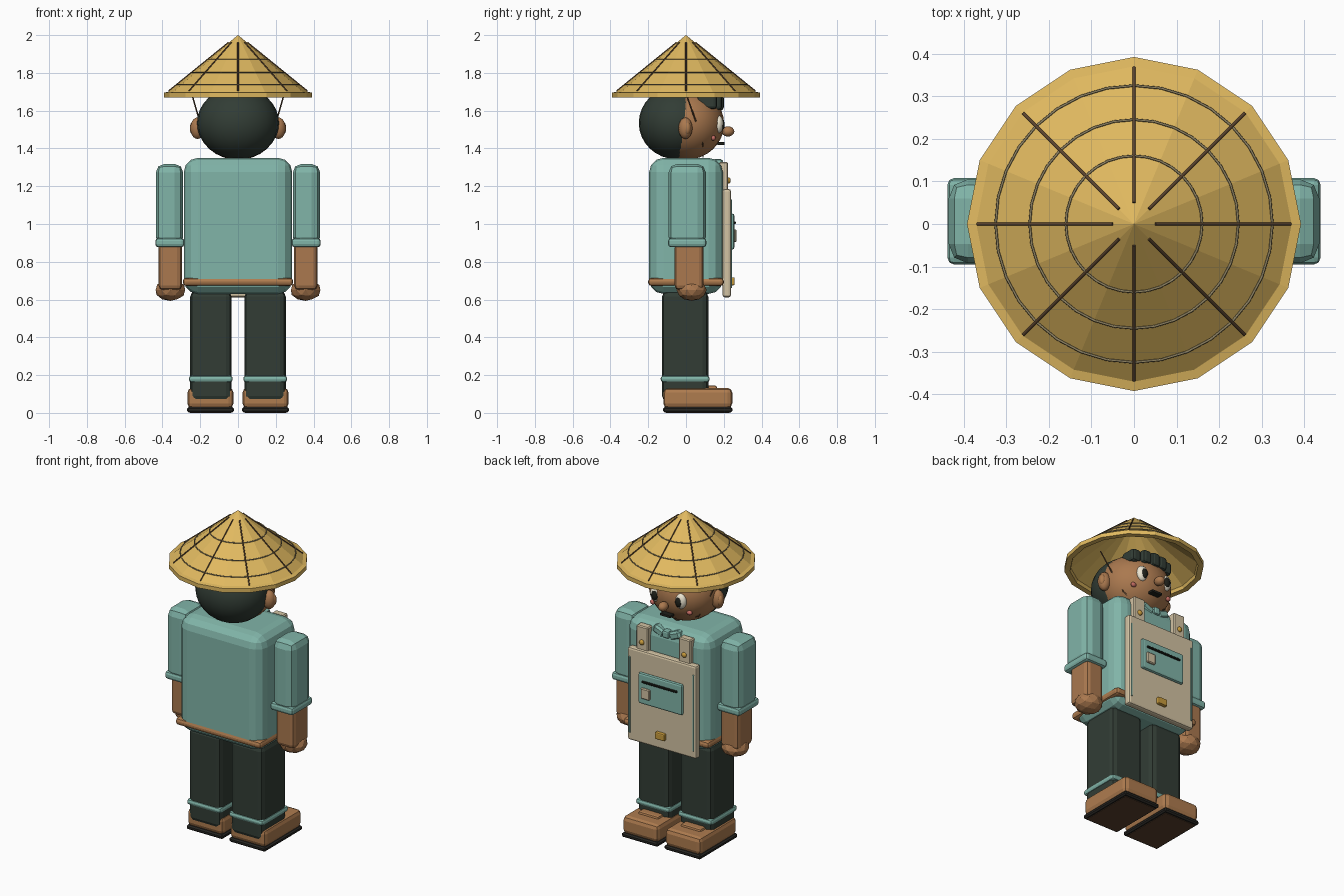
import bpy, bmesh, math
from mathutils import Matrix, Vector

if "Cube" in bpy.data.objects:
    bpy.data.objects.remove(bpy.data.objects["Cube"])


def material(name, hexcol):
    lin = [(int(hexcol[i:i + 2], 16) / 255) ** 2.2 for i in (0, 2, 4)]
    m = bpy.data.materials.new(name)
    m.diffuse_color = (*lin, 1)
    m.use_nodes = True
    m.node_tree.nodes["Principled BSDF"].inputs["Base Color"].default_value = m.diffuse_color
    return m


TEAL = material("teal_cloth", "80B3A7")
DARK = material("dark_cloth", "353F38")
SKIN = material("skin", "A97850")
LEATHER = material("leather", "AD7B50")
SOLE = material("sole", "2C2B28")
TREAD = material("tread", "5A4331")
STRAW = material("straw", "E0B860")
RIB = material("rib", "5C4632")
RING = material("ring", "8F8364")
CREAM = material("cream", "D2C2A2")
GOLD = material("gold", "C79A3F")
WHITE = material("eye_white", "EDE6D2")
BLACK = material("ink", "23241F")
PINK = material("blush", "C26B62")


def finish(name, bm, mat, smooth=None):
    bmesh.ops.recalc_face_normals(bm, faces=bm.faces)
    me = bpy.data.meshes.new(name)
    bm.to_mesh(me)
    bm.free()
    me.materials.append(mat)
    ob = bpy.data.objects.new(name, me)
    bpy.context.collection.objects.link(ob)
    if smooth:
        bpy.ops.object.select_all(action='DESELECT')
        ob.select_set(True)
        bpy.context.view_layer.objects.active = ob
        bpy.ops.object.shade_smooth_by_angle(angle=math.radians(smooth))
    return ob


def box(name, x, y, z, mat, bevel=0.01, seg=2, rot=0):
    """Bevelled box from (min, max) ranges; rot turns it about y."""
    bm = bmesh.new()
    size = [abs(r[1] - r[0]) for r in (x, y, z)]
    mid = Vector([(r[0] + r[1]) / 2 for r in (x, y, z)])
    bmesh.ops.create_cube(bm, size=1, matrix=Matrix.Diagonal((*size, 1)))
    if bevel:
        bmesh.ops.bevel(bm, geom=bm.edges[:], offset=bevel, segments=seg, profile=0.5, affect='EDGES')
    bm.transform(Matrix.Translation(mid) @ Matrix.Rotation(rot, 4, 'Y'))
    return finish(name, bm, mat)


def ball(name, c, r, mat, seg=24, rings=16, smooth=60):
    bm = bmesh.new()
    bmesh.ops.create_uvsphere(bm, u_segments=seg, v_segments=rings, radius=1,
                              matrix=Matrix.Translation(c) @ Matrix.Diagonal((*r, 1)))
    return finish(name, bm, mat, smooth)


def tube(name, pts, r, mat, cyclic=False):
    cu = bpy.data.curves.new(name, 'CURVE')
    cu.dimensions = '3D'
    cu.bevel_depth, cu.bevel_resolution, cu.use_fill_caps = r, 1, True
    sp = cu.splines.new('POLY')
    sp.points.add(len(pts) - 1)
    for p, co in zip(sp.points, pts):
        p.co = (*co, 1)
    sp.use_cyclic_u = cyclic
    cu.materials.append(mat)
    ob = bpy.data.objects.new(name, cu)
    bpy.context.collection.objects.link(ob)
    bpy.ops.object.select_all(action='DESELECT')
    ob.select_set(True)
    bpy.context.view_layer.objects.active = ob
    bpy.ops.object.convert(target='MESH')


def lathe(name, profile, sides, mat):
    bm = bmesh.new()
    vs = [bm.verts.new((r, 0, z)) for r, z in profile]
    es = [bm.edges.new(p) for p in zip(vs, vs[1:])]
    bmesh.ops.spin(bm, geom=vs + es, axis=(0, 0, 1), cent=(0, 0, 0),
                   angle=2 * math.pi, steps=sides, use_duplicate=False)
    bmesh.ops.remove_doubles(bm, verts=bm.verts[:], dist=1e-4)
    return finish(name, bm, mat)


# hat: hollow cone with a thick rim, woven rings and ribs
lathe("hat", [(0, 2.0), (0.37, 1.70), (0.392, 1.695), (0.392, 1.67), (0.36, 1.67), (0.355, 1.69), (0, 1.975)], 16, STRAW)


def cone_z(r):
    return 2.002 - 0.811 * r


for r in (0.16, 0.245, 0.325):
    tube("hat_ring", [(r * math.cos(a * math.pi / 16), r * math.sin(a * math.pi / 16), cone_z(r))
                      for a in range(32)], 0.003, RING, True)
for k in range(8):
    c, s = math.cos(k * math.pi / 4), math.sin(k * math.pi / 4)
    tube("hat_rib", [(c * r, s * r, cone_z(r)) for r in (0.05, 0.367)], 0.004, RIB)

# head, hair, fringe
ball("head", (0, 0, 1.53), (0.213, 0.202, 0.19), SKIN)
ball("hair", (0, -0.05, 1.535), (0.217, 0.2, 0.192), DARK)
for i in range(-2, 3):
    y = 0.155 - 0.009 * i * i
    box("fringe_lock", (i * 0.056 - 0.031, i * 0.056 + 0.031), (y - 0.06, y + 0.045),
        (1.60 + 0.004 * abs(i), 1.685), DARK, 0.018)

# face
ball("nose", (0, 0.222, 1.49), (0.028, 0.034, 0.027), SKIN, 12, 8)
box("mouth", (-0.036, 0.036), (0.165, 0.205), (1.418, 1.434), BLACK, 0.005)
for s in (-1, 1):
    ball("eye", (s * 0.085, 0.172, 1.528), (0.036, 0.026, 0.048), WHITE, 16, 10)
    ball("pupil", (s * 0.082, 0.19, 1.525), (0.021, 0.015, 0.03), BLACK, 12, 8)
    ball("cheek", (s * 0.125, 0.145, 1.455), (0.018, 0.013, 0.014), PINK, 12, 8)
    ball("ear", (s * 0.215, -0.003, 1.507), (0.038, 0.037, 0.057), SKIN, 14, 10)
    ball("inner_ear", (s * 0.238, 0.006, 1.507), (0.018, 0.02, 0.034), LEATHER, 10, 8)
    tube("chin_cord", [(s * 0.245, 0.0, 1.69), (s * 0.205, 0.05, 1.55), (s * 0.15, 0.09, 1.42), (0, 0.09, 1.355)], 0.004, RIB)

# torso, hem band, collar flaps
box("torso", (-0.287, 0.287), (-0.195, 0.195), (0.63, 1.35), TEAL, 0.075, 3)
box("hem_band", (-0.292, 0.292), (-0.2, 0.2), (0.672, 0.715), LEATHER, 0.017)
box("collar_knot", (-0.022, 0.022), (0.15, 0.205), (1.285, 1.33), TEAL, 0.01)
for s in (-1, 1):
    box("collar_flap", (s * 0.055 - 0.04, s * 0.055 + 0.04), (0.14, 0.197), (1.285, 1.335), TEAL, 0.012, 1, -s * 0.4)

# limbs
for s in (-1, 1):
    def X(a, b):
        return (s * a, s * b)
    box("sleeve", X(0.29, 0.435), (-0.092, 0.105), (0.885, 1.318), TEAL, 0.045)
    box("cuff", X(0.284, 0.438), (-0.095, 0.108), (0.877, 0.925), TEAL, 0.016)
    box("forearm", X(0.297, 0.421), (-0.06, 0.093), (0.65, 0.9), SKIN, 0.025)
    bm = bmesh.new()
    bmesh.ops.create_icosphere(bm, subdivisions=2, radius=1,
                               matrix=Matrix.Translation((s * 0.358, 0.03, 0.65)) @ Matrix.Diagonal((0.082, 0.08, 0.057, 1)))
    finish("hand", bm, SKIN)
    box("trouser_leg", X(0.034, 0.253), (-0.127, 0.118), (0.06, 0.645), DARK, 0.03)
    box("ankle_band", X(0.028, 0.26), (-0.134, 0.125), (0.163, 0.197), TEAL, 0.014)
    box("shoe", X(0.024, 0.268), (-0.12, 0.245), (0.025, 0.132), LEATHER, 0.025)
    box("shoe_tongue", X(0.075, 0.215), (0.05, 0.165), (0.11, 0.145), LEATHER, 0.012)
    box("sole", X(0.022, 0.27), (-0.122, 0.247), (0.003, 0.03), SOLE, 0.008, 1)
    box("tread", X(0.038, 0.254), (-0.105, 0.23), (0.0, 0.01), TREAD, 0)

# bag panel worn over the front, with straps, pocket and clasp
box("bag_panel", (-0.235, 0.235), (0.193, 0.238), (0.612, 1.185), CREAM, 0.012)
for s in (-1, 1):
    box("bag_strap", (s * 0.145 - 0.04, s * 0.145 + 0.04), (0.175, 0.223), (1.13, 1.328), CREAM, 0.006, 1)
    ball("strap_button", (s * 0.145, 0.225, 1.23), (0.016, 0.012, 0.016), GOLD, 12, 8)
    box("bag_piping", (s * 0.218 - 0.005, s * 0.218 + 0.005), (0.232, 0.243), (0.66, 1.13), TEAL, 0.002, 1)
box("pocket", (-0.15, 0.15), (0.23, 0.256), (0.865, 1.055), TEAL, 0.011)
box("pocket_slot", (-0.12, 0.12), (0.25, 0.264), (1.0, 1.013), BLACK, 0.003, 1)
box("pocket_tag", (0.065, 0.125), (0.25, 0.268), (0.905, 0.97), CREAM, 0.005, 1)
box("bag_clasp", (-0.03, 0.035), (0.23, 0.258), (0.675, 0.718), GOLD, 0.007)
